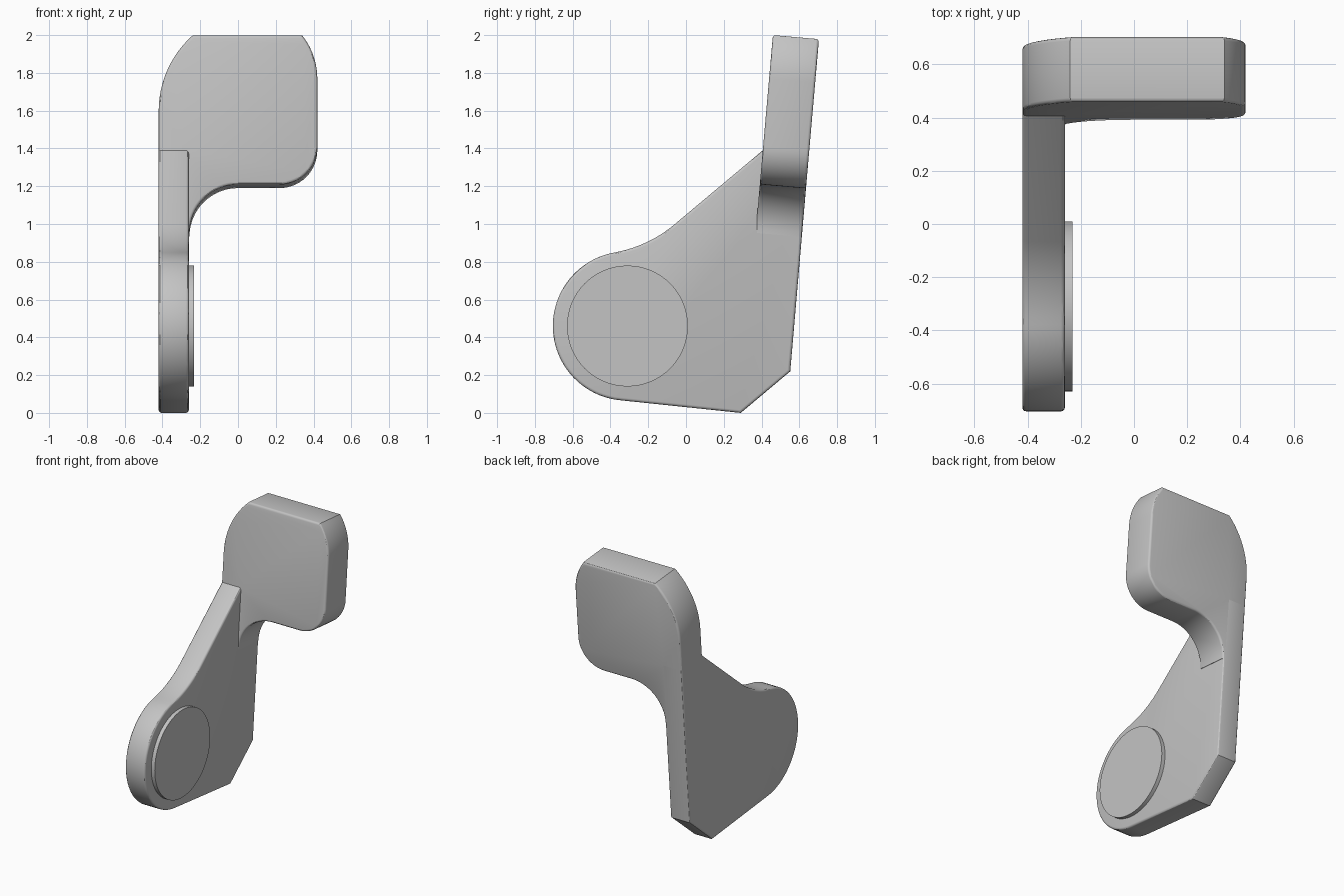
import bpy, bmesh
from math import sin, cos, tan, radians

cube = bpy.data.objects.get("Cube")
if cube:
    bpy.data.objects.remove(cube, do_unlink=True)

TILT = radians(5)
BEVEL = 0.015

grey = bpy.data.materials.new("plain_grey")
grey.use_nodes = True
colour = (0.55, 0.55, 0.55, 1)
grey.diffuse_color = colour
grey.node_tree.nodes["Principled BSDF"].inputs["Base Color"].default_value = colour


def arc(cx, cy, r, start, end, steps):
    angles = [radians(start + (end - start) * i / steps) for i in range(steps + 1)]
    return [(cx + r * cos(a), cy + r * sin(a)) for a in angles]


def prism(name, profile, place, near, far, sharp=(), bevel=BEVEL):
    """Extrude a profile between two depths and round its rims, except at sharp sides."""
    bm = bmesh.new()
    n = len(profile)
    rings = [[bm.verts.new(place(a, b, d)) for a, b in profile] for d in (near, far)]
    for ring in rings:
        bm.faces.new(ring)
    for i in range(n):
        j = (i + 1) % n
        bm.faces.new((rings[0][i], rings[0][j], rings[1][j], rings[1][i]))
    bmesh.ops.recalc_face_normals(bm, faces=bm.faces[:])
    if bevel:
        rims = [bm.edges.get((ring[i], ring[(i + 1) % n]))
                for ring in rings for i in range(n) if i not in sharp]
        bmesh.ops.bevel(bm, geom=rims, offset=bevel, offset_type='OFFSET', segments=3,
                        profile=0.5, affect='EDGES', clamp_overlap=False)
    mesh = bpy.data.meshes.new(name)
    bm.to_mesh(mesh)
    bm.free()
    mesh.materials.append(grey)
    obj = bpy.data.objects.new(name, mesh)
    bpy.context.collection.objects.link(obj)
    bpy.ops.object.select_all(action='DESELECT')
    obj.select_set(True)
    bpy.context.view_layer.objects.active = obj
    bpy.ops.object.shade_smooth_by_angle(angle=radians(30))
    return obj


def sideways(y, z, x):
    return (x, y, z)


def leaning(x, z, depth):
    return (x, 0.46 + (z - 2) * tan(TILT) + depth * cos(TILT), z - depth * sin(TILT))


THICK = 0.245
SEAM = 1.39
seam_front = leaning(0, SEAM, 0)[1:]
seam_back = leaning(0, SEAM, THICK)[1:]

# Side arm: round hub, swept neck and tilted back edge
arm = arc(-0.31, 0.46, 0.395, 265, 100, 40)
arm += arc(-0.497, 1.517, 0.678, -80, -50.6, 12)[1:]
arm += [seam_front, seam_back, (0.552, 0.22), (0.29, 0)]
prism("side_arm", arm, sideways, -0.42, -0.26, sharp=(len(arm) - 4,))

# Leaning pad, blended into the arm by a concave corner
pad = [(-0.42, SEAM), (-0.28, SEAM), (-0.28, 0.953)]
pad += arc(0, 0.953, 0.257, 180, 90, 16)
pad += arc(0.22, 1.41, 0.20, 270, 360, 14)
pad += arc(0.05, 1.77, 0.37, 0, 38.4, 10)
pad += arc(0.114, 1.60, 0.534, 131.5, 180, 12)
prism("leaning_pad", pad, leaning, 0, THICK, sharp=(0, 1, 2))

# Raised round boss on the inner face of the hub
boss = arc(-0.31, 0.46, 0.32, 0, 360, 64)[:-1]
prism("hub_boss", boss, sideways, -0.265, -0.232, bevel=0)
